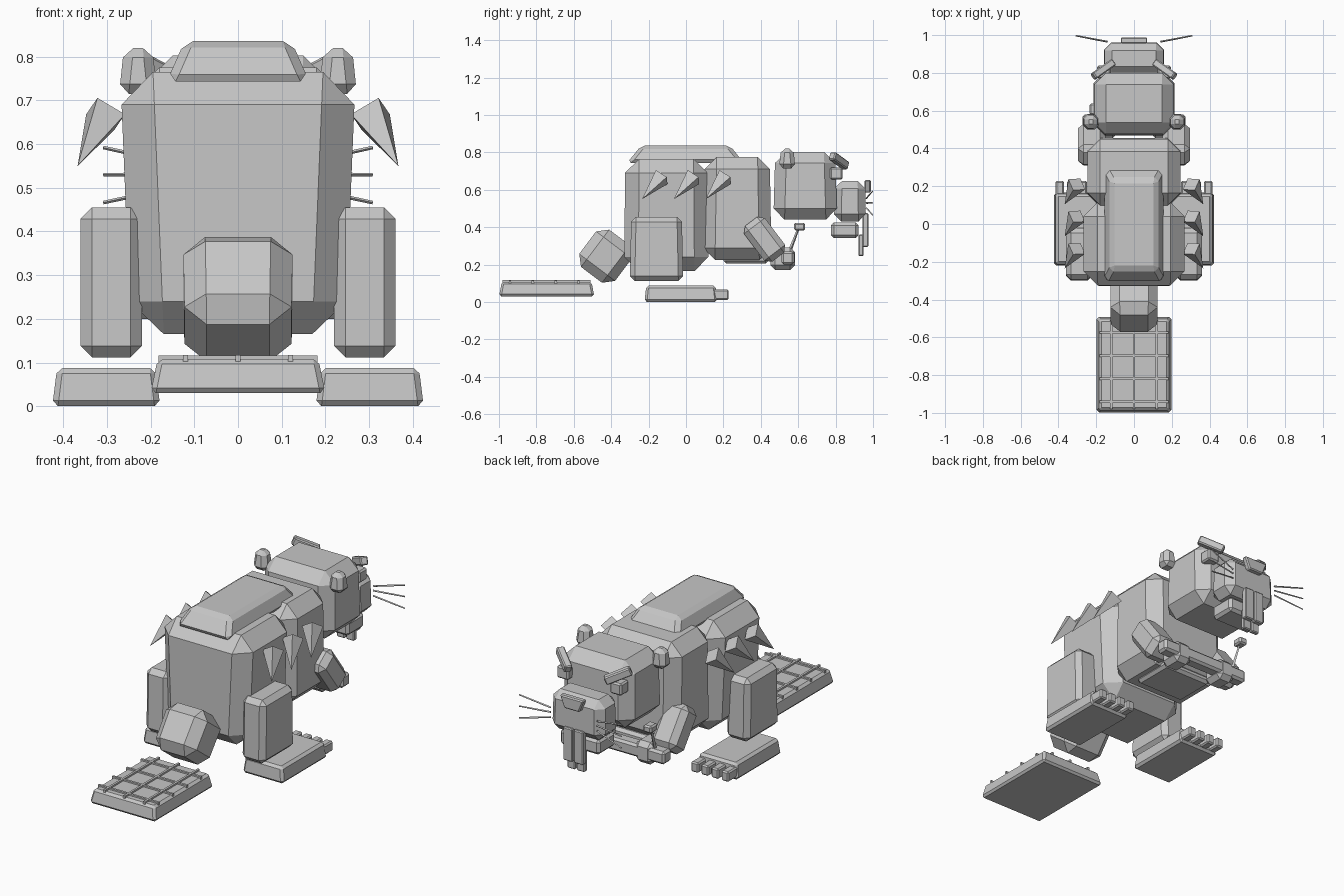
import bpy, bmesh, math
from mathutils import Vector, Matrix

if "Cube" in bpy.data.objects:
    bpy.data.objects.remove(bpy.data.objects["Cube"])

grey = bpy.data.materials.new("plain grey")
grey.diffuse_color = (0.57, 0.57, 0.57, 1)
grey.use_nodes = True
grey.node_tree.nodes["Principled BSDF"].inputs["Base Color"].default_value = grey.diffuse_color


def finish(name, bm):
    me = bpy.data.meshes.new(name)
    bm.to_mesh(me)
    bm.free()
    me.materials.append(grey)
    ob = bpy.data.objects.new(name, me)
    bpy.context.collection.objects.link(ob)
    return ob


def box(name, x, y, z, bevel=0.0, top=(1, 1), rot=None):
    """Chamfered box from (min, max) ranges; top scales the upper face."""
    size = [r[1] - r[0] for r in (x, y, z)]
    mid = [(r[1] + r[0]) / 2 for r in (x, y, z)]
    bm = bmesh.new()
    bmesh.ops.create_cube(bm, size=1)
    for v in bm.verts:
        if v.co.z > 0:
            v.co.x *= top[0]
            v.co.y *= top[1]
        v.co = Vector(v.co[i] * size[i] for i in range(3))
    if bevel:
        bmesh.ops.bevel(bm, geom=bm.edges[:], offset=bevel, segments=1,
                        affect='EDGES', clamp_overlap=True)
    ob = finish(name, bm)
    ob.location = mid
    if rot:
        ob.rotation_euler = [math.radians(a) for a in rot]
    return ob


def spike(name, p, q, r1, r2, sides=4):
    """Cone or rod running from p to q."""
    p, q = Vector(p), Vector(q)
    d = q - p
    bm = bmesh.new()
    bmesh.ops.create_cone(bm, cap_ends=True, segments=sides, radius1=r1,
                          radius2=r2, depth=d.length)
    m = Matrix.Translation((p + q) / 2) @ d.to_track_quat('Z', 'Y').to_matrix().to_4x4()
    bmesh.ops.transform(bm, matrix=m, verts=bm.verts)
    return finish(name, bm)


def side(s, a, b):
    """Mirrored x range."""
    return (a, b) if s > 0 else (-b, -a)


# Torso
box("rear_body", (-.245, .245), (-.33, .12), (.165, .765), .075, (1.1, .98))
box("front_body", (-.245, .245), (.09, .457), (.225, .775), .065, (1, .95))
box("belly_plate", (-.15, .15), (.2, .44), (.205, .25), .015)
box("back_hump", (-.163, .163), (-.315, .31), (.743, .836), .02, (.75, .76))

# Head
box("head", (-.215, .215), (.467, .808), (.44, .803), .06, (.97, .94))
box("snout", (-.16, .16), (.79, .962), (.43, .647), .04, (.97, .95))
box("lower_jaw", (-.12, .12), (.775, .922), (.342, .425), .015)
box("nose", (-.045, .045), (.955, .988), (.585, .652), .006, (1.6, 1))

# Tail
box("tail_base", (-.122, .122), (-.55, -.31), (.12, .37), .05, (1.03, 1), (-37, 0, 0))
box("tail_paddle", (-.2, .2), (-1, -.49), (.03, .108), .012, (.92, .94))
for x in (-.12, 0, .12):
    box("tail_long_rib", (x - .006, x + .006), (-.98, -.51), (.1, .117))
for i in range(4):
    y = -.575 - i * .122
    box("tail_cross_rib", (-.182, .182), (y - .006, y + .006), (.1, .116))

# Held log with a twig and leaf
box("log", (-.272, .272), (.51, .58), (.2, .27), .012)
spike("twig", (-.2, .55, .26), (-.21, .6, .39), .01, .006)
box("leaf", (-.235, -.185), (.577, .637), (.383, .422), .008)

for s in (1, -1):
    # Face details
    box("ear", side(s, .185, .272), (.497, .585), (.715, .82), .022, (.75, .75))
    box("eye", side(s, .125, .195), (.77, .838), (.655, .72), .008)
    brow = box("brow", (-.07, .07), (-.02, .02), (-.022, .022), .006)
    brow.location = (s * .163, .818, .755)
    brow.rotation_mode = 'QUATERNION'
    brow.rotation_quaternion = Vector((-s * .105, .075, -.055)).to_track_quat('X', 'Z')
    box("upper_tooth", side(s, .004, .06), (.943, .975), (.295, .475), .005)
    box("lower_tooth", side(s, .004, .052), (.923, .95), (.245, .36), .005)
    for inner, outer in ((.555, .592), (.53, .53), (.502, .466)):
        spike("whisker", (s * .14, .965, inner), (s * .308, .997, outer), .005, .004)

    # Flank spikes
    for i in range(3):
        y = i * .17
        spike("flank_spike", (s * .303, y - .13, .668), (s * .367, y - .235, .55), .052, 0)

    # Arms and paws
    box("upper_arm", side(s, .15, .297), (.35, .49), (.215, .455), .03, (1, 1), (37, 0, 0))
    box("paw", side(s, .09, .2), (.452, .582), (.172, .292), .025)

    # Hind legs, feet and toes
    box("hind_leg", side(s, .22, .36), (-.3, -.015), (.112, .455), .026, (1, .95))
    box("foot", side(s, .178, .425), (-.222, .168), (0, .088), .013, (.91, .95))
    for i in range(4):
        x = .21 + i * .061
        box("toe", side(s, x - .022, x + .022), (.14, .228), (.012, .067), .007)
